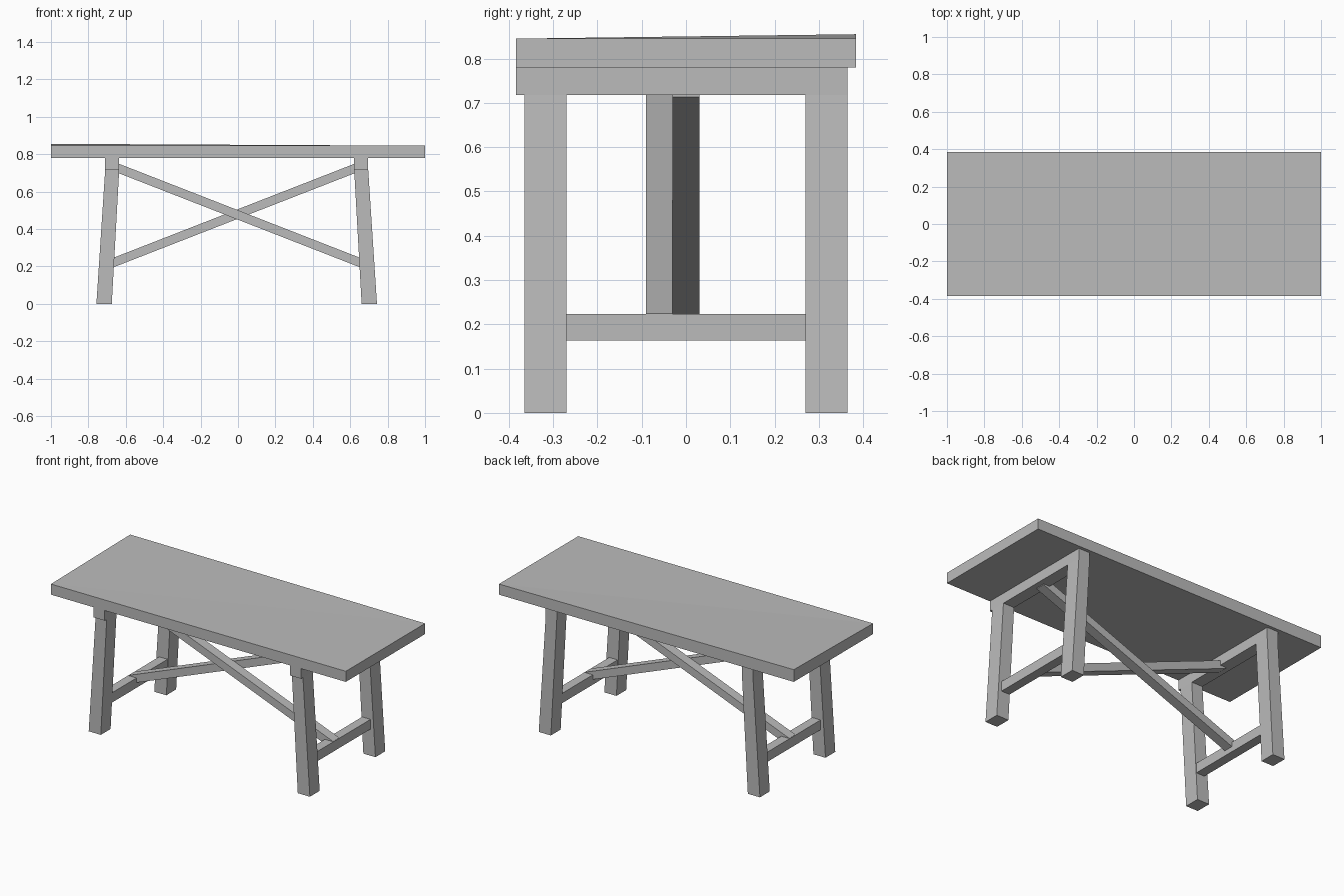
import bpy
import bmesh

cube = bpy.data.objects.get("Cube")
if cube:
    bpy.data.objects.remove(cube, do_unlink=True)

# One plain grey finish
grey = bpy.data.materials.new("plain grey")
grey.use_nodes = True
colour = (0.5, 0.5, 0.5, 1)
grey.diffuse_color = colour
grey.node_tree.nodes["Principled BSDF"].inputs["Base Color"].default_value = colour

CENTRE = -0.007  # the trestles sit slightly off the middle of the top


def prism(name, profile, y0, y1, edit=None):
    """Extrude an x-z profile from y0 to y1."""
    bm = bmesh.new()
    face = bm.faces.new([bm.verts.new((x, y0, z)) for x, z in profile])
    new = bmesh.ops.extrude_face_region(bm, geom=[face])["geom"]
    moved = [v for v in new if isinstance(v, bmesh.types.BMVert)]
    bmesh.ops.translate(bm, verts=moved, vec=(0, y1 - y0, 0))
    if edit:
        edit(bm)
    bmesh.ops.recalc_face_normals(bm, faces=bm.faces[:])
    mesh = bpy.data.meshes.new(name)
    bm.to_mesh(mesh)
    bm.free()
    mesh.materials.append(grey)
    obj = bpy.data.objects.new(name, mesh)
    bpy.context.collection.objects.link(obj)
    return obj


def rectangle(x0, x1, z0, z1):
    return [(x0, z0), (x1, z0), (x1, z1), (x0, z1)]


def raise_corner(bm):
    """Lift the back right corner and crease the top along its other diagonal."""
    top = [v for v in bm.verts if v.co.z > 0.8]
    next(v for v in top if v.co.x < 0 and v.co.y > 0).co.z = 0.855
    ends = [v for v in top if v.co.x * v.co.y > 0]
    bmesh.ops.connect_verts(bm, verts=ends)


# Table top
prism("table_top", rectangle(-1, 1, 0.78, 0.845), -0.384, 0.384, raise_corner)

for side, s in (("left", 1), ("right", -1)):
    def mirrored(points):
        return [(CENTRE + s * x, z) for x, z in points]

    # Splayed legs
    leg = mirrored([(0.668, 0), (0.75, 0), (0.703, 0.718), (0.628, 0.718)])
    prism("front_leg_" + side, leg, -0.365, -0.27)
    prism("back_leg_" + side, leg, 0.27, 0.365)

    # Upper beam, overhanging the front leg only
    prism("upper_beam_" + side, mirrored(rectangle(0.628, 0.703, 0.718, 0.78)),
          -0.384, 0.365)

    # Lower stretcher between the legs
    prism("stretcher_" + side, mirrored(rectangle(0.66, 0.717, 0.163, 0.223)),
          -0.27, 0.27)

# Crossed diagonal braces, side by side
SLOPE, DEPTH, MID_TOP = 0.39, 0.051, 0.503
HIGH_END, LOW_END = 0.67, 0.715
for name, s, y in (("front_brace", 1, -0.09), ("back_brace", -1, -0.03)):
    upper = [(x, MID_TOP - SLOPE * x) for x in (-HIGH_END, LOW_END)]
    lower = [(x, z - DEPTH) for x, z in reversed(upper)]
    prism(name, [(CENTRE + s * x, z) for x, z in upper + lower], y, y + 0.06)
